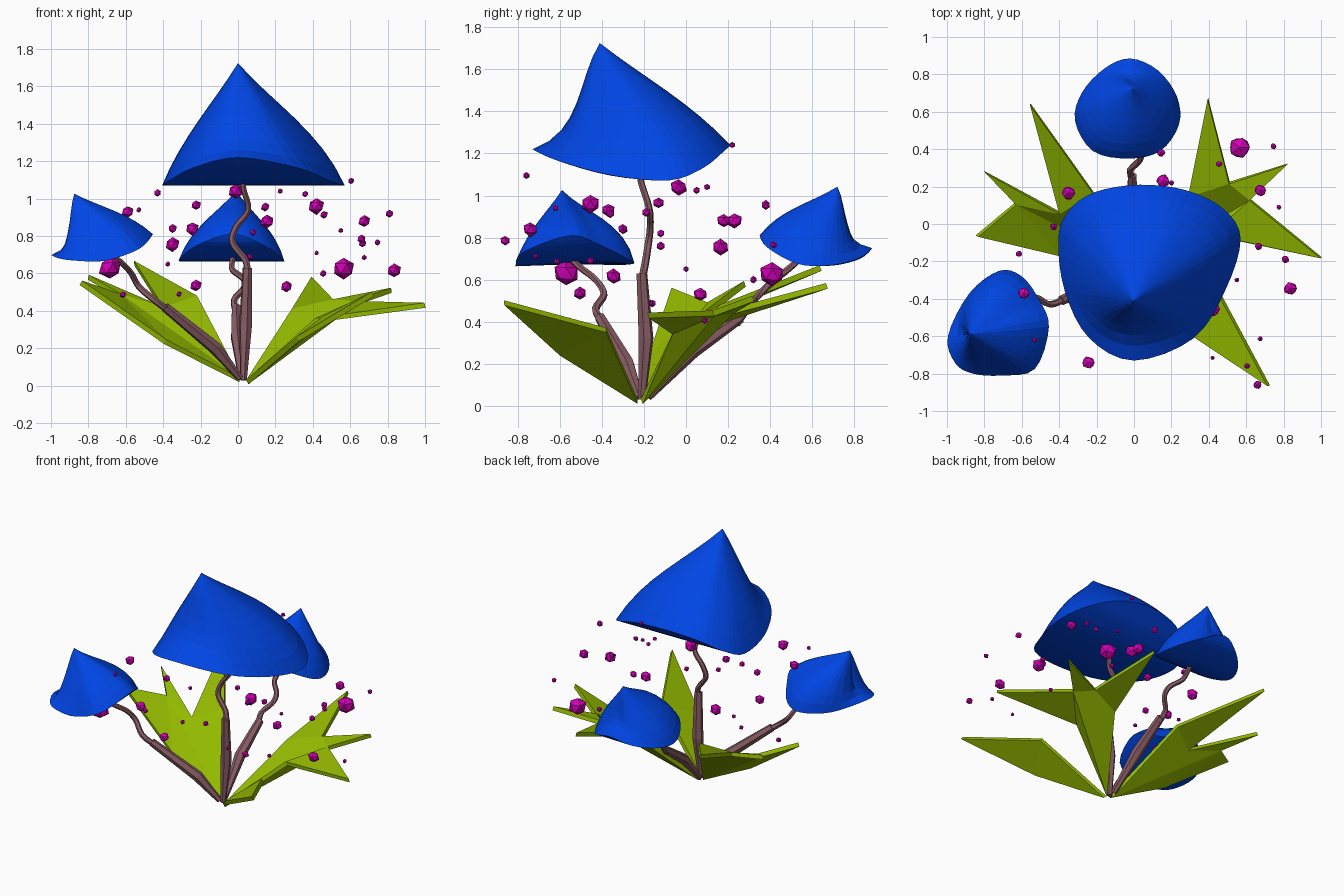
import bpy, bmesh, random
from math import cos, sin, tau
from mathutils import Vector as V

if "Cube" in bpy.data.objects:
    bpy.data.objects.remove(bpy.data.objects["Cube"])

random.seed(4)


def mat(name, rgb):
    m = bpy.data.materials.new(name)
    m.diffuse_color = (*rgb, 1)
    m.use_nodes = True
    m.node_tree.nodes["Principled BSDF"].inputs["Base Color"].default_value = m.diffuse_color
    return m


BLUE = mat("cap_blue", (0.0, 0.06, 0.78))
GREEN = mat("leaf_green", (0.30, 0.50, 0.0))
PINK = mat("berry_magenta", (0.65, 0.0, 0.47))
BROWN = mat("stalk_brown", (0.25, 0.11, 0.13))


def add_mesh(name, verts, faces, material):
    me = bpy.data.meshes.new(name)
    me.from_pydata([tuple(v) for v in verts], [], faces)
    bm = bmesh.new()
    bm.from_mesh(me)
    bmesh.ops.recalc_face_normals(bm, faces=bm.faces)
    bm.to_mesh(me)
    bm.free()
    me.materials.append(material)
    ob = bpy.data.objects.new(name, me)
    bpy.context.collection.objects.link(ob)
    return ob


def smooth_path(pts, n, closed):
    """Catmull-Rom through points of any dimension, n steps per span."""
    pts = [V(p) for p in pts]
    k, out = len(pts), []
    get = lambda i: pts[i % k] if closed else pts[max(0, min(k - 1, i))]
    for i in range(k if closed else k - 1):
        a, b, c, d = (get(i + j) for j in (-1, 0, 1, 2))
        for s in range(n):
            t = s / n
            out.append(0.5 * (2 * b + (c - a) * t + (2 * a - 5 * b + 4 * c - d) * t * t
                              + (3 * b - a - 3 * c + d) * t ** 3))
    if not closed:
        out.append(pts[-1])
    return out


def cap(name, apex, rim):
    """Bell from apex to wavy rim; 4th rim value bulges the side.
    The rim starts at one raised lip, the opposite lip is half way round;
    the arched underside spans straight across between the two sides."""
    apex = V(apex)
    loop = smooth_path(rim, 4, True)
    n, rings = len(loop), 8
    verts, faces = [apex], []
    for r in range(1, rings + 1):
        t = r / rings
        for p in loop:
            d = V(p[:3]) - apex
            flat = V((d.x, d.y, 0))
            normal = (flat.normalized() * -d.z + V((0, 0, flat.length))).normalized()
            verts.append(apex + d * t + normal * (p[3] * 6.75 * t * t * (1 - t)))
    for i in range(n):
        j = (i + 1) % n
        faces.append((0, 1 + i, 1 + j))
        for r in range(rings - 1):
            a, b = 1 + r * n, 1 + (r + 1) * n
            faces.append((a + i, b + i, b + j, a + j))
    e, h = 1 + (rings - 1) * n, n // 2
    faces += [(e, e + 1, e + n - 1), (e + h, e + h + 1, e + h - 1)]
    faces += [(e + i, e + i + 1, e + n - i - 1, e + n - i) for i in range(1, h - 1)]
    return add_mesh(name, verts, faces, BLUE)


def tube(name, pts, radii, sides):
    """Faceted tapered tube with closed ends."""
    pts = [V(p) for p in pts]
    verts, faces = [], []
    for i, p in enumerate(pts):
        d = (pts[min(i + 1, len(pts) - 1)] - pts[max(i - 1, 0)]).normalized()
        u = d.cross(V((0.3, 1, 0))).normalized()
        w = d.cross(u)
        for s in range(sides):
            a = tau * s / sides
            verts.append(p + (u * cos(a) + w * sin(a)) * radii[i])
    for i in range(len(pts) - 1):
        for s in range(sides):
            a, b = i * sides + s, i * sides + (s + 1) % sides
            faces.append((a, b, b + sides, a + sides))
    faces += [tuple(range(sides)), tuple(range(len(verts) - sides, len(verts)))]
    return add_mesh(name, verts, faces, BROWN)


def leaf(name, verts, faces):
    ob = add_mesh(name, verts, faces, GREEN)
    m = ob.modifiers.new("thickness", "SOLIDIFY")
    m.thickness, m.offset = 0.028, 0


# Caps
cap("large_cap", (0, -.41, 1.725), [
    (0, -.73, 1.22, -.07), (.32, -.61, 1.165, -.03), (.49, -.35, 1.095, .02), (.57, -.08, 1.072, .045),
    (.48, .08, 1.13, .04), (.28, .18, 1.21, .03), (.03, .21, 1.24, .02), (-.21, .17, 1.21, .02),
    (-.35, .07, 1.13, .02), (-.405, -.08, 1.072, .025), (-.37, -.36, 1.095, .01), (-.24, -.61, 1.165, -.03)])
cap("left_cap", (-.875, -.59, 1.026), [
    (-.995, -.60, .70, -.06), (-.955, -.745, .68, -.03), (-.86, -.80, .668, -.01), (-.71, -.81, .668, .01),
    (-.53, -.775, .73, .02), (-.455, -.55, .81, .02), (-.51, -.40, .76, .03), (-.60, -.28, .70, .05),
    (-.72, -.25, .675, .05), (-.88, -.37, .672, .03)])
cap("back_cap", (-.01, .72, 1.042), [
    (-.03, .35, .81, .025), (.14, .39, .75, .03), (.24, .53, .675, .03), (.23, .68, .667, .02),
    (.13, .82, .70, -.02), (-.02, .885, .75, -.06), (-.16, .83, .70, -.02), (-.28, .70, .667, .015),
    (-.315, .55, .675, .03), (-.22, .39, .75, .03)])

# Stalks: a thick faceted stem, then a thin winding neck up into the cap
STALKS = {
    "main": ([(.03, -.21, .03), (.04, -.19, .32), (.05, -.21, .63)],
             [(.05, -.21, .60), (.04, -.195, .67), (-.03, -.18, .765), (-.01, -.17, .85),
              (.055, -.175, .94), (.03, -.21, 1.05), (.03, -.22, 1.1)]),
    "left": ([(.01, -.22, .04), (-.12, -.28, .20), (-.39, -.41, .42)],
             [(-.37, -.40, .40), (-.45, -.43, .46), (-.53, -.39, .53), (-.57, -.43, .60),
              (-.62, -.50, .655), (-.68, -.55, .70)]),
    "back": ([(.02, -.18, .04), (-.005, .03, .26), (-.01, .26, .42)],
             [(-.01, .24, .39), (-.02, .29, .46), (.03, .34, .52), (.03, .39, .57),
              (-.03, .45, .62), (-.03, .51, .67), (-.03, .54, .70)]),
}
for n, (stem, neck) in STALKS.items():
    tube(n + "_stem", stem, [.018, .036, .026], 6)
    path = smooth_path(neck, 4, False)
    tube(n + "_neck", path, [.019 - .004 * i / len(path) for i in range(len(path))], 6)

# Leaves: base, then edge, tip, notch ... around the outline
three_lobes = [(0, 1, 3, 5), (0, 5, 7), (1, 2, 3), (3, 4, 5), (5, 6, 7)]
leaf("right_leaf", [(.05, -.21, .02), (.29, .15, .40), (.395, .67, .57), (.51, .22, .45),
                    (.82, .32, .51), (.62, .13, .44), (1.0, -.18, .43), (.42, -.06, .35)], three_lobes)
leaf("left_leaf", [(.01, -.21, .03), (-.22, .17, .47), (-.555, .64, .655), (-.40, .06, .41),
                   (-.80, .28, .58), (-.635, .107, .48), (-.84, -.065, .55), (-.39, -.17, .235)], three_lobes)
leaf("front_leaf", [(.05, -.23, .02), (.32, -.60, .25), (.72, -.865, .49), (.46, -.38, .36)],
     [(0, 1, 3), (1, 2, 3)])

# Floating berries: x, y, z, radius
BERRIES = [
    (.565, .41, .625, .058), (-.685, -.57, .63, .058), (.42, -.455, .96, .042), (.46, -.36, .915, .02),
    (.675, .18, .88, .032), (.81, -.19, .92, .021), (.835, -.345, .615, .035), (.155, .23, .88, .036),
    (.26, .07, .53, .032), (.455, .32, .60, .017), (.66, -.86, .785, .023), (.745, .415, .765, .016),
    (.605, -.76, 1.095, .016), (-.01, -.035, 1.04, .038), (-.245, -.74, .84, .034), (-.35, .165, .755, .036),
    (-.35, -.30, .84, .023), (-.225, -.13, .965, .026), (-.43, -.015, 1.03, .019), (-.59, -.37, .93, .031),
    (-.225, -.505, .535, .03), (-.615, -.16, .487, .017), (.775, .09, .405, .014), (.145, .38, .955, .022),
    (.08, -.12, .82, .017), (.065, -.455, .69, .017), (-.53, -.62, .94, .014), (.36, .05, 1.025, .016),
    (.675, -.615, .685, .014), (.42, -.715, .71, .012), (.2, .22, 1.24, .014), (-.315, -.17, .49, .015),
    (.55, -.3, .83, .013), (-.375, 0, .65, .013), (.665, -.12, .76, .02), (.225, .1, 1.04, .014)]
for i, (x, y, z, r) in enumerate(BERRIES):
    bm = bmesh.new()
    bmesh.ops.create_icosphere(bm, subdivisions=1, radius=r * 1.05)
    for v in bm.verts:
        v.co = v.co * random.uniform(.9, 1.1) + V((x, y, z))
    me = bpy.data.meshes.new("berry")
    bm.to_mesh(me)
    bm.free()
    me.materials.append(PINK)
    bpy.context.collection.objects.link(bpy.data.objects.new(f"berry_{i + 1}", me))
